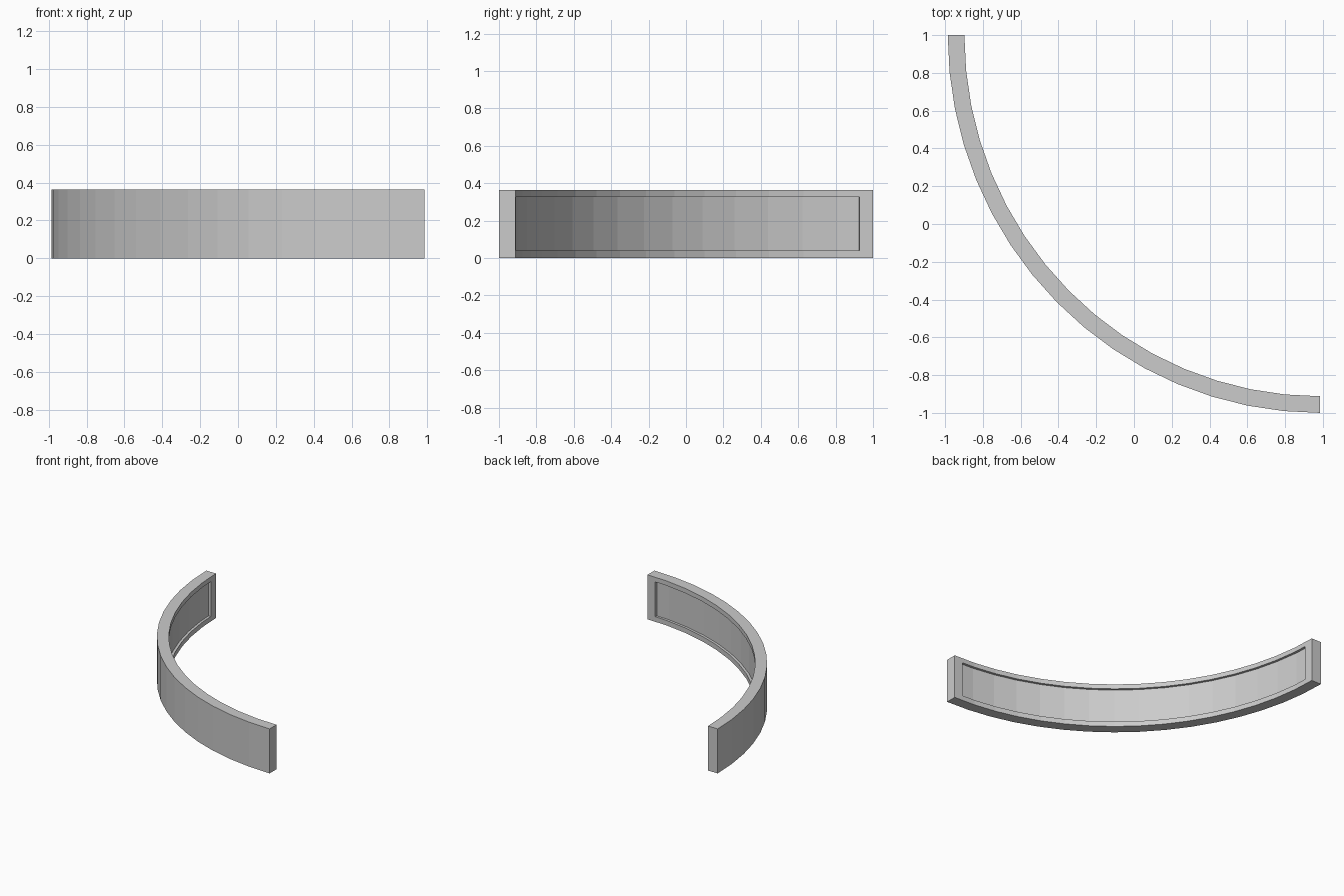
import bpy, bmesh, math
from mathutils import Vector

cube = bpy.data.objects.get("Cube")
if cube:
    bpy.data.objects.remove(cube)

HEIGHT, THICK, DEPTH = 0.363, 0.088, 0.02
RX, RY = 1.972, 2.0              # outer radii of the quarter arc
CENTER = Vector((0.986, 1.0, 0))
SEGMENTS = 16
END_MARGIN = 0.39                # panel margin at the ends, in segments
LEVELS = [0, 0.041, 0.325, HEIGHT]

grey = bpy.data.materials.new("light grey")
grey.use_nodes = True
colour = (0.6, 0.6, 0.6, 1)
grey.diffuse_color = colour
grey.node_tree.nodes["Principled BSDF"].inputs["Base Color"].default_value = colour


def arc_point(t, inset, z):
    """Point on the faceted arc, t counted in segments."""
    def corner(i):
        a = i * math.pi / 2 / SEGMENTS
        return Vector((-(RX - inset) * math.cos(a), -(RY - inset) * math.sin(a), z))
    i = min(int(t), SEGMENTS - 1)
    return CENTER + corner(i).lerp(corner(i + 1), t - i)


# Curved wall: a closed cross-section loop at each station along the arc
bm = bmesh.new()
stations = sorted(list(range(SEGMENTS + 1)) + [END_MARGIN, SEGMENTS - END_MARGIN])
rings = []
for t in stations:
    section = [(THICK, z) for z in LEVELS] + [(0, HEIGHT), (0, 0)]
    rings.append([bm.verts.new(arc_point(t, d, z)) for d, z in section])

panel = []
for s, (a, b) in enumerate(zip(rings, rings[1:])):
    for k in range(len(a)):
        n = (k + 1) % len(a)
        face = bm.faces.new((a[k], a[n], b[n], b[k]))
        if k == 1 and 0 < s < len(stations) - 2:
            panel.append(face)
bm.faces.new(rings[0])
bm.faces.new(rings[-1][::-1])
bmesh.ops.recalc_face_normals(bm, faces=bm.faces[:])

# Recessed panel on the concave side
result = bmesh.ops.extrude_face_region(bm, geom=panel)
for v in [g for g in result["geom"] if isinstance(g, bmesh.types.BMVert)]:
    out = v.co - CENTER
    out.z = 0
    v.co += out.normalized() * DEPTH
leftover = [f for f in panel if f.is_valid]
if leftover:
    bmesh.ops.delete(bm, geom=leftover, context="FACES")
bmesh.ops.recalc_face_normals(bm, faces=bm.faces[:])

mesh = bpy.data.meshes.new("curved_wall")
bm.to_mesh(mesh)
bm.free()
mesh.materials.append(grey)
wall = bpy.data.objects.new("curved_wall", mesh)
bpy.context.collection.objects.link(wall)
